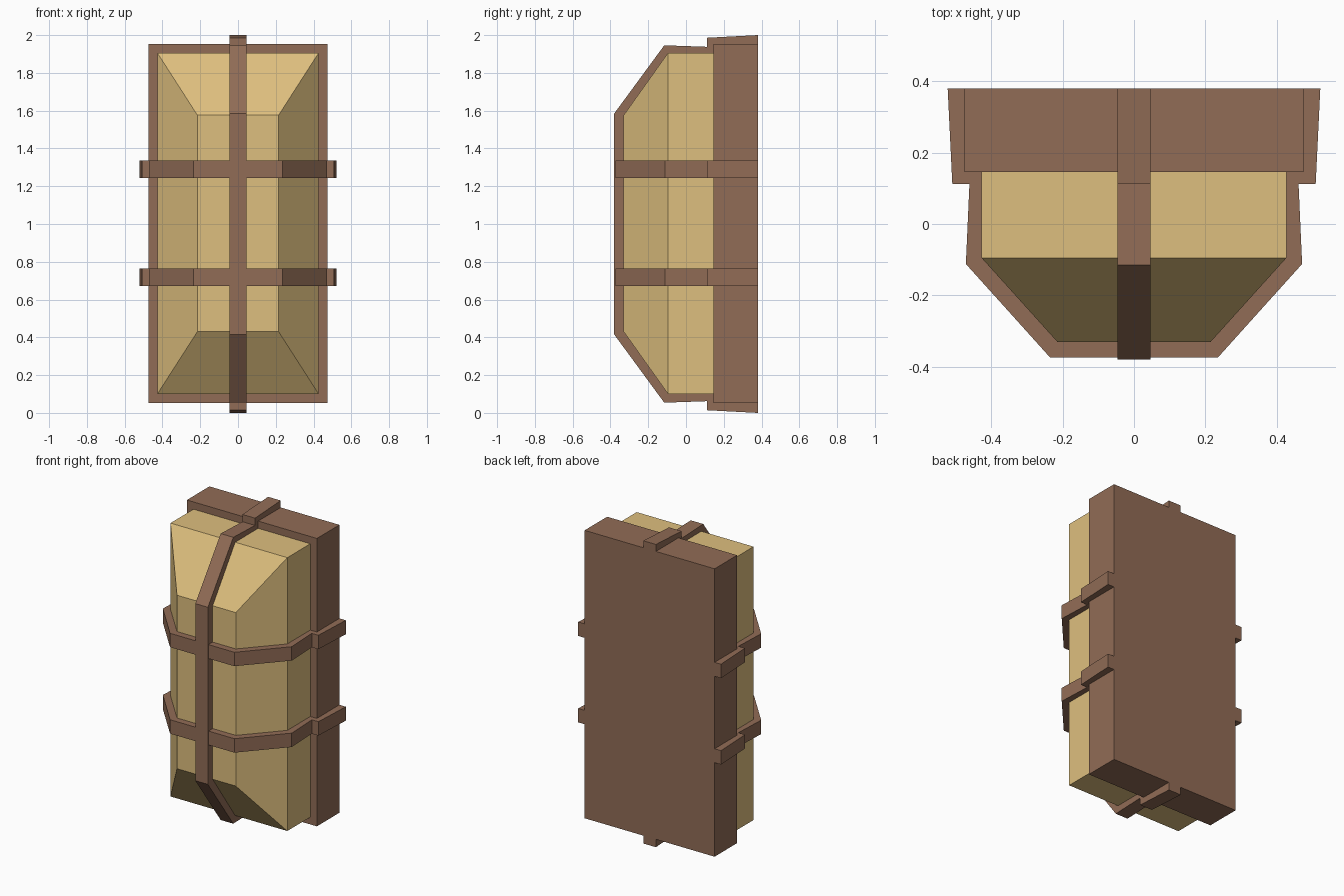
import bpy

if "Cube" in bpy.data.objects:
    bpy.data.objects.remove(bpy.data.objects["Cube"])


def material(name, rgb):
    m = bpy.data.materials.new(name)
    m.diffuse_color = (*rgb, 1)
    m.use_nodes = True
    m.node_tree.nodes["Principled BSDF"].inputs["Base Color"].default_value = m.diffuse_color
    return m


brown = material("brown wood", (0.283, 0.150, 0.093))
tan = material("tan cloth", (0.730, 0.521, 0.209))
ZC = 1.003  # middle height


def make(name, verts, faces, mat):
    me = bpy.data.meshes.new(name)
    me.from_pydata(verts, [], faces)
    me.materials.append(mat)
    ob = bpy.data.objects.new(name, me)
    bpy.context.collection.objects.link(ob)
    # consistent outward normals
    bpy.context.view_layer.objects.active = ob
    ob.select_set(True)
    bpy.ops.object.mode_set(mode='EDIT')
    bpy.ops.mesh.select_all(action='SELECT')
    bpy.ops.mesh.normals_make_consistent(inside=False)
    bpy.ops.object.mode_set(mode='OBJECT')
    ob.select_set(False)


def loft(name, rings, mat):
    """Rectangular rings (half width, half height, y) joined front to back."""
    verts = [(sx * w, y, ZC + sz * h) for w, h, y in rings
             for sx, sz in ((-1, -1), (1, -1), (1, 1), (-1, 1))]
    n = len(rings)
    faces = [(0, 1, 2, 3), tuple(range(4 * n - 4, 4 * n))]
    for r in range(n - 1):
        for i in range(4):
            j = (i + 1) % 4
            faces.append((4 * r + i, 4 * r + j, 4 * r + 4 + j, 4 * r + 4 + i))
    make(name, verts, faces, mat)


def strap(name, outer, inner, place):
    """Band between two half profiles (offset, y), mirrored; place maps to 3D."""
    full = [p + [(-u, y) for u, y in reversed(p)] for p in (outer, inner)]
    n = len(full[0])
    verts = [place(u, y, s) for s in (-0.046, 0.046) for p in full for u, y in p]
    faces = []
    for i in range(n - 1):
        a, b = i, i + 1
        faces += [(a, b, n + b, n + a),
                  (2 * n + a, 2 * n + b, 3 * n + b, 3 * n + a),
                  (a, b, 2 * n + b, 2 * n + a),
                  (n + a, n + b, 3 * n + b, 3 * n + a)]
    for e in (0, n - 1):
        faces.append((e, n + e, 3 * n + e, 2 * n + e))
    make(name, verts, faces, brown)


# Backing box and bevelled cushion
loft("backing_box", [(0.475, 0.951, 0.145), (0.475, 0.951, 0.38)], brown)
loft("cushion", [(0.215, 0.573, -0.33), (0.427, 0.903, -0.095),
                 (0.427, 0.903, 0.147)], tan)

# Horizontal straps
outer = [(0.522, 0.38), (0.509, 0.112), (0.461, 0.112), (0.471, -0.112), (0.235, -0.374)]
inner = [(0.472, 0.38), (0.472, 0.148), (0.424, 0.148), (0.424, -0.093), (0.214, -0.327)]
for label, z in (("lower", 0.719), ("upper", 1.29)):
    strap(label + "_strap", outer, inner, lambda u, y, s: (u, y, z + s))

# Vertical strap
outer = [(1.0, 0.38), (0.986, 0.112), (0.938, 0.112), (0.946, -0.115), (0.585, -0.38)]
inner = [(0.948, 0.38), (0.948, 0.148), (0.9, 0.148), (0.9, -0.093), (0.572, -0.327)]
strap("vertical_strap", outer, inner, lambda u, y, s: (s, y, 1.0 + u))
